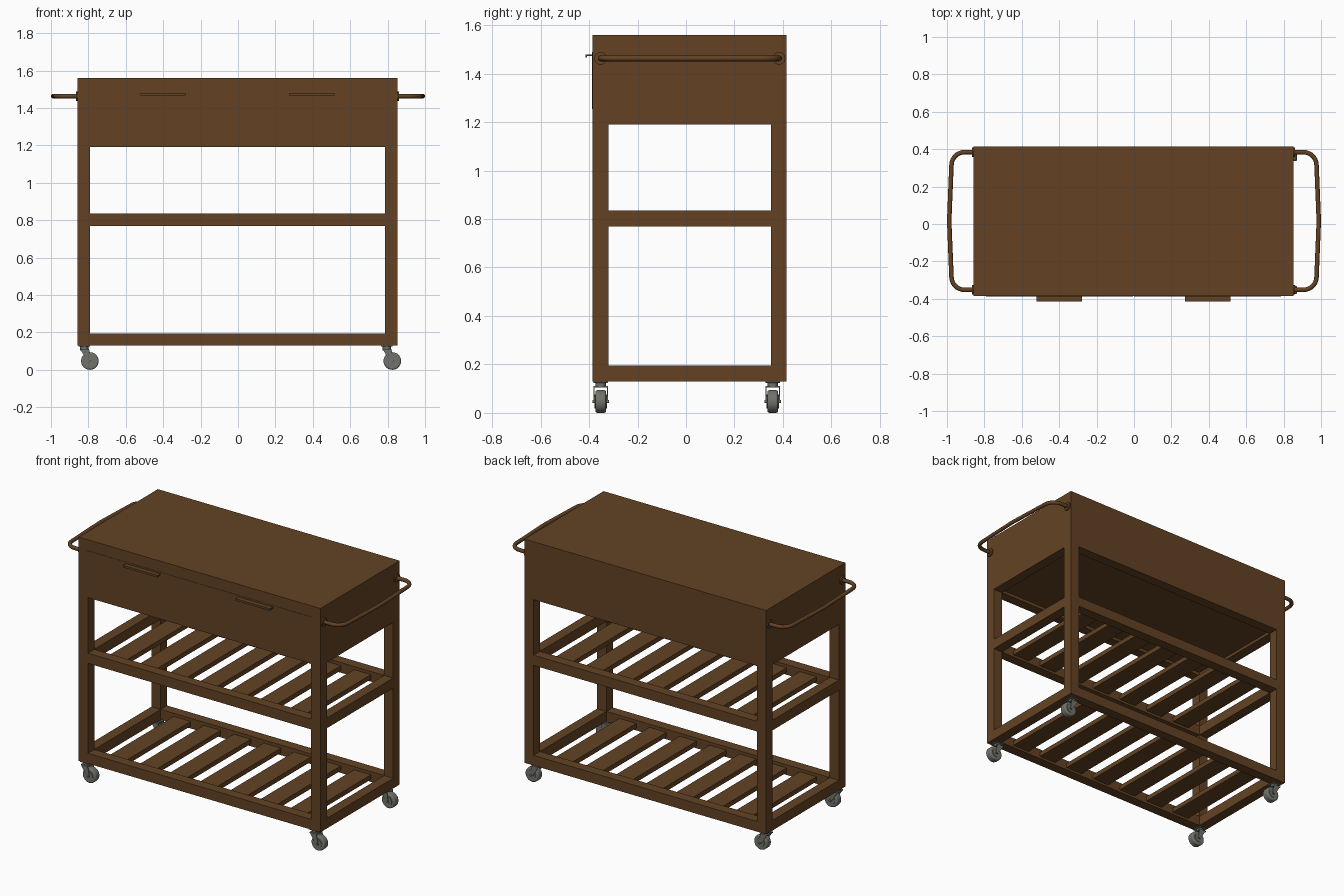
import bpy, math
from mathutils import Vector

cube = bpy.data.objects.get("Cube")
if cube:
    bpy.data.objects.remove(cube, do_unlink=True)


def material(name, rgb):
    m = bpy.data.materials.new(name)
    m.use_nodes = True
    m.diffuse_color = (*rgb, 1)
    m.node_tree.nodes["Principled BSDF"].inputs["Base Color"].default_value = (*rgb, 1)
    return m


WOOD = material("brown wood", (0.125, 0.055, 0.017))
GREY = material("caster grey", (0.17, 0.17, 0.15))


def box(name, lo, hi, mat=WOOD):
    lo, hi = Vector(lo), Vector(hi)
    bpy.ops.mesh.primitive_cube_add(size=1, location=(lo + hi) / 2)
    ob = bpy.context.object
    ob.name = name
    ob.scale = hi - lo
    bpy.ops.object.transform_apply(location=False, rotation=False)
    ob.data.materials.append(mat)
    return ob


def cylinder(name, centre, radius, depth, axis, mat, sides=24):
    rot = {"x": (0, math.pi / 2, 0), "y": (math.pi / 2, 0, 0), "z": (0, 0, 0)}[axis]
    bpy.ops.mesh.primitive_cylinder_add(vertices=sides, radius=radius, depth=depth,
                                        location=centre, rotation=rot)
    ob = bpy.context.object
    ob.name = name
    ob.data.materials.append(mat)
    bpy.ops.object.shade_smooth_by_angle(angle=math.radians(35))
    return ob


def bevel(ob, width, segments=2):
    mod = ob.modifiers.new("round edges", "BEVEL")
    mod.width, mod.segments = width, segments
    mod.limit_method = "ANGLE"


# Overall frame extents
X0, X1, Y0, Y1 = -0.857, 0.852, -0.385, 0.415
T = 0.065
FLOOR, BOX_Z, TOP = 0.13, 1.19, 1.56
CX, CY = (X0 + X1) / 2, (Y0 + Y1) / 2

# Legs
for xn, x in (("right", X0), ("left", X1 - T)):
    for yn, y in (("front", Y0), ("back", Y1 - T)):
        box(f"{yn}_{xn}_leg", (x, y, FLOOR), (x + T, y + T, BOX_Z))

# Slatted shelves
SLATS, SLAT_W = 7, 0.12
inner = X1 - X0 - 2 * T
gap = (inner - SLATS * SLAT_W) / (SLATS + 1)
for name, z in (("lower", FLOOR), ("middle", 0.77)):
    for side, y in (("front", Y0), ("back", Y1 - T)):
        box(f"{name}_{side}_rail", (X0 + T, y, z), (X1 - T, y + T, z + T))
    for side, x in (("right", X0), ("left", X1 - T)):
        box(f"{name}_{side}_rail", (x, Y0 + T, z), (x + T, Y1 - T, z + T))
    for i in range(SLATS):
        x = X0 + T + gap + i * (SLAT_W + gap)
        box(f"{name}_slat_{i + 1}", (x, Y0 + T, z + 0.015), (x + SLAT_W, Y1 - T, z + 0.045))

# Drawer case with a recessed underside
box("drawer_case", (X0, Y0, BOX_Z + 0.02), (X1, Y1, TOP))
for side, y in (("front", Y0), ("back", Y1 - T)):
    box(f"case_{side}_lip", (X0, y, BOX_Z), (X1, y + T, BOX_Z + 0.02))
for side, x in (("right", X0), ("left", X1 - T)):
    box(f"case_{side}_lip", (x, Y0 + T, BOX_Z), (x + T, Y1 - T, BOX_Z + 0.02))

# Drawer fronts and pulls
for name, x0, x1, px in (("right", X0 + T, CX - 0.002, -0.4), ("left", CX + 0.002, X1 - T, 0.395)):
    box(f"{name}_drawer_front", (x0, Y0 - 0.002, BOX_Z + T), (x1, Y0 + 0.002, 1.49))
    box(f"{name}_drawer_pull", (px - 0.122, -0.413, 1.472), (px + 0.122, Y0, 1.48))
    box(f"{name}_drawer_pull_lip", (px - 0.122, -0.415, 1.467), (px + 0.122, -0.409, 1.48))


# Towel bars: tubes with rounded corners and wall flanges
def towel_bar(name, wall, out, s):
    ya, yb, z, r = -0.352, 0.384, 1.463, 0.07
    tip = out - s * 0.012
    pts = [(wall, ya, z)]
    for k in range(9):
        a = math.pi / 2 * k / 8
        pts.append((tip - s * (0.012 + r * (1 - math.sin(a))), ya + r * (1 - math.cos(a)), z))
    pts.append((tip, (ya + yb) / 2, z))
    pts += [(x, ya + yb - y, z) for x, y, _ in reversed(pts[:-1])]
    curve = bpy.data.curves.new(name, "CURVE")
    curve.dimensions = "3D"
    curve.bevel_depth = 0.012
    curve.bevel_resolution = 4
    curve.use_fill_caps = True
    line = curve.splines.new("POLY")
    line.points.add(len(pts) - 1)
    for p, co in zip(line.points, pts):
        p.co = (*co, 1)
    line.use_smooth = True
    curve.materials.append(WOOD)
    bpy.context.collection.objects.link(bpy.data.objects.new(name, curve))
    for end, y in (("front", ya), ("back", yb)):
        cylinder(f"{name}_{end}_flange", (wall + s * 0.004, y, z), 0.026, 0.008, "x", WOOD)


towel_bar("right_towel_bar", X0, -1.0, -1)
towel_bar("left_towel_bar", X1, 1.0, 1)

# Swivel casters, all trailing the same way
for xn, x in (("right", -0.822), ("left", 0.795)):
    for yn, y in (("front", -0.352), ("back", 0.358)):
        n = f"{yn}_{xn}_caster"
        wx, wz, wr = x + 0.03, 0.047, 0.047
        plate = box(n + "_plate", (x - 0.03, y - 0.03, 0.124), (x + 0.03, y + 0.03, FLOOR), GREY)
        bevel(plate, 0.002)
        cylinder(n + "_swivel", (x, y, 0.117), 0.022, 0.016, "z", GREY)
        box(n + "_fork_top", (x - 0.022, y - 0.03, 0.104), (x + 0.026, y + 0.03, 0.11), GREY)
        for s in (-1, 1):
            # Fork arm slants from the swivel to the axle
            arm = box(n + "_fork_arm", (x - 0.022, y + s * 0.028 - 0.002, 0.04),
                      (x + 0.026, y + s * 0.028 + 0.002, 0.11), GREY)
            for v in arm.data.vertices:
                if v.co.z < 0:
                    v.co.x = v.co.x * 0.35 + 0.028
            cylinder(n + "_hub", (wx, y + s * 0.022, wz), 0.028, 0.006, "y", GREY)
        wheel = cylinder(n + "_wheel", (wx, y, wz), wr, 0.044, "y", GREY, 32)
        bevel(wheel, 0.008, 3)
        cylinder(n + "_axle", (wx, y, wz), 0.007, 0.068, "y", GREY, 12)
